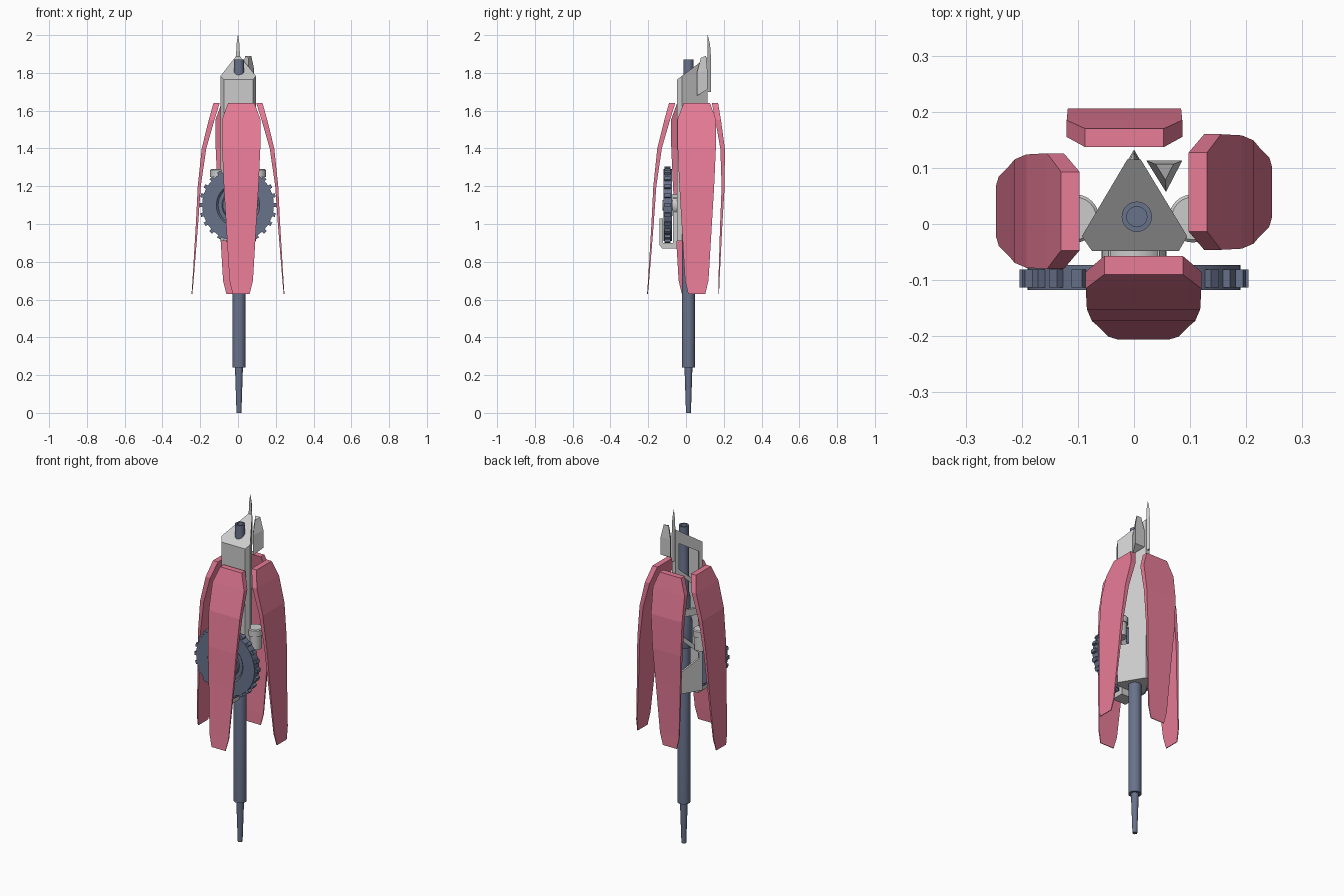
import bpy, bmesh
from math import sin, cos, pi, radians
from mathutils import Vector, Matrix

if "Cube" in bpy.data.objects:
    bpy.data.objects.remove(bpy.data.objects["Cube"])


def material(name, rgb):
    m = bpy.data.materials.new(name)
    m.diffuse_color = (*rgb, 1)
    m.use_nodes = True
    m.node_tree.nodes["Principled BSDF"].inputs["Base Color"].default_value = m.diffuse_color
    return m


pink = material("pink_paint", (0.80, 0.20, 0.31))
slate = material("slate_metal", (0.14, 0.17, 0.26))


def finish(name, bm, mat=None, smooth=False):
    bmesh.ops.recalc_face_normals(bm, faces=bm.faces)
    me = bpy.data.meshes.new(name)
    bm.to_mesh(me)
    bm.free()
    if smooth:
        for p in me.polygons:
            p.use_smooth = True
        me.set_sharp_from_angle(angle=radians(35))
    if mat:
        me.materials.append(mat)
    ob = bpy.data.objects.new(name, me)
    bpy.context.collection.objects.link(ob)
    return ob


def loft(name, rings, mat=None, smooth=False, closed=False):
    """Skin equal-length rings; cap the ends, or join last to first if closed."""
    bm = bmesh.new()
    vs = [[bm.verts.new(p) for p in r] for r in rings]
    n = len(vs[0])
    pairs = list(zip(vs, vs[1:])) + ([(vs[-1], vs[0])] if closed else [])
    for a, b in pairs:
        for i in range(n):
            j = (i + 1) % n
            bm.faces.new((a[i], a[j], b[j], b[i]))
    if not closed:
        bm.faces.new(vs[0])
        bm.faces.new(vs[-1])
    return finish(name, bm, mat, smooth)


def turned(name, cx, cy, profile, mat=None, n=24):
    """Round part about a vertical axis from (radius, z) pairs."""
    return loft(name, [[(cx + r * cos(2 * pi * i / n), cy + r * sin(2 * pi * i / n), z)
                        for i in range(n)] for r, z in profile], mat, True)


def box(name, center, size, mat=None, rot=0):
    bm = bmesh.new()
    bmesh.ops.create_cube(bm, size=1, matrix=Matrix.Translation(center)
                          @ Matrix.Rotation(rot, 4, 'Z') @ Matrix.Diagonal((*size, 1)))
    return finish(name, bm, mat)


def cut(ob, cutter):
    cutter.hide_render = True
    cutter.hide_viewport = False
    cutter.display_type = 'WIRE'
    m = ob.modifiers.new("cut", 'BOOLEAN')
    m.operation, m.solver, m.object = 'DIFFERENCE', 'EXACT', cutter


AX, AY = 0.005, 0.013   # drill axis

# Central drill shaft, inner collar and tapered tip
turned("drill_shaft", AX, AY, [(0.035, 0.24), (0.035, 1.45), (0.027, 1.48),
                               (0.027, 1.87), (0.018, 1.87), (0.018, 1.85)], slate)
turned("drill_tip", AX, AY, [(0.013, 0.0), (0.021, 0.24)], slate)
turned("shaft_collar", AX, AY, [(0.044, 1.16), (0.047, 1.19), (0.047, 1.3), (0.036, 1.35)], slate)

# Triangular housing with blunted corners and a sloping roof
tri = [(-0.075, -0.048), (0.08, -0.048), (0.095, -0.022),
       (0.012, 0.115), (-0.012, 0.115), (-0.093, -0.022)]
roof = lambda y: 1.80 + 0.75 * y
housing = loft("triangular_housing", [[(x, y, 0.91) for x, y in tri],
                                      [(x, y, roof(y)) for x, y in tri]])
k = 0.80
inner = [(x * k, AY + (y - AY) * k) for x, y in tri]
cut(housing, loft("cavity_cutter", [[(x, y, 0.98) for x, y in inner],
                                    [(x, y, roof(y) - 0.04) for x, y in inner]]))

# Long opening in the back left wall, with slanted ends
e0, e1 = Vector((-0.093, -0.022, 0)), Vector((-0.012, 0.115, 0))
out = Vector((-0.86, 0.51, 0))


def on_wall(u, z, d=0.0):
    return e0.lerp(e1, u) + out * d + Vector((0, 0, z))


window = [(0.13, 1.10), (0.87, 1.03), (0.87, 1.80), (0.13, 1.73)]
cut(housing, loft("window_cutter", [[on_wall(u, z, d) for u, z in window] for d in (-0.03, 0.03)]))
# Small side hole in the back right wall
cut(housing, box("hole_cutter", (0.075, 0.012, 1.19), (0.045, 0.06, 0.10), rot=radians(-59)))

# Diagonal struts and a cross bar over the opening
for i, (z0, z1) in enumerate([(1.63, 1.50), (1.25, 1.12)]):
    corners = [(0.05, z0), (0.05, z0 + 0.03), (0.95, z1 + 0.03), (0.95, z1)]
    corners = [(1 - u, z) for u, z in corners]
    loft(f"strut_{i}", [[on_wall(u, z, d) for u, z in corners] for d in (-0.014, -0.001)])
loft("cross_bar", [[on_wall(u, z, d) for u, z in
                    [(0.05, 1.36), (0.95, 1.36), (0.95, 1.40), (0.05, 1.40)]]
                   for d in (-0.014, -0.001)])

# Back spike
loft("back_spike", [[(-r, 0.114, z), (r, 0.114, z), (0, 0.114 + 1.7 * r, z)]
                    for r, z in [(0.011, 1.70), (0.011, 1.87), (0.008, 1.95), (0.001, 2.0)]])

# Triangular fin beside the spike
fin = [(0.022, 0.113), (0.086, 0.113), (0.057, 0.057)]
c = Vector((0.055, 0.10))
loft("top_fin", [[(c.x + (x - c.x) * s, c.y + (y - c.y) * s, z + t * (y - 0.06))
                  for x, y in fin] for s, z, t in
                 [(1, 1.68, 0.6), (1, 1.80, 0.3), (0.5, 1.88, 0.2)]])

# Four curved armour petals around (0, 0.04): z, outer, inner, half width
sections = [(1.64, 0.130, 0.097, 0.070), (1.55, 0.155, 0.125, 0.103),
            (1.40, 0.192, 0.168, 0.101), (1.20, 0.213, 0.197, 0.092),
            (1.00, 0.223, 0.211, 0.080), (0.70, 0.241, 0.235, 0.062),
            (0.63, 0.246, 0.242, 0.045)]
for q, side in enumerate(("front", "right", "back", "left")):
    lean = 0.11 if side == "back" else 0.0
    turn = Matrix.Translation((0, 0.04, 0)) @ Matrix.Rotation(q * pi / 2, 4, 'Z')
    rings = []
    for z, do, di, w in sections:
        s = lean * (1.64 - z)
        rings.append([turn @ Vector((0.017 + x, s - d, z)) for x, d in
                      [(-w, do), (w, do), (w, di), (-w, di)]])
    loft(f"{side}_petal", rings, pink)

# Toothed wheel: ring section (radius, y) swept about the y axis
WZ = 1.10
section = [(0.19, -0.118), (0.115, -0.118), (0.105, -0.108), (0.085, -0.108),
           (0.080, -0.114), (0.03, -0.114), (0.03, -0.073), (0.19, -0.073)]
loft("wheel", [[(r * sin(2 * pi * i / 40), y, WZ + r * cos(2 * pi * i / 40))
                for r, y in section] for i in range(40)], slate, True, closed=True)
bm = bmesh.new()
for i in range(24):
    m = (Matrix.Translation((0, -0.097, WZ)) @ Matrix.Rotation(2 * pi * i / 24, 4, 'Y')
         @ Matrix.Translation((0, 0, 0.194)) @ Matrix.Diagonal((0.021, 0.032, 0.02, 1)))
    bmesh.ops.create_cube(bm, size=1, matrix=m)
finish("wheel_teeth", bm, slate)

# Hub and fork that carry the wheel
loft("wheel_hub", [[(r * sin(2 * pi * i / 24), y, WZ + r * cos(2 * pi * i / 24))
                    for i in range(24)] for r, y in
                   [(0.058, -0.045), (0.058, -0.072), (0.028, -0.072), (0.028, -0.125)]], None, True)
fork = [(-0.048, 0.87), (-0.125, 0.87), (-0.141, 0.89), (-0.141, 1.03), (-0.122, 1.03),
        (-0.122, 0.90), (-0.07, 0.90), (-0.07, 1.14), (-0.048, 1.14)]
loft("wheel_fork", [[(x, y, z) for y, z in fork] for x in (-0.045, 0.045)])

# Capped cylinders on both sides of the housing
for sx, side in ((-1, "left"), (1, "right")):
    turned(f"{side}_canister", sx * 0.105, 0.01,
           [(0.036, 1.17), (0.036, 1.25), (0.043, 1.25), (0.043, 1.285), (0.038, 1.29)])
